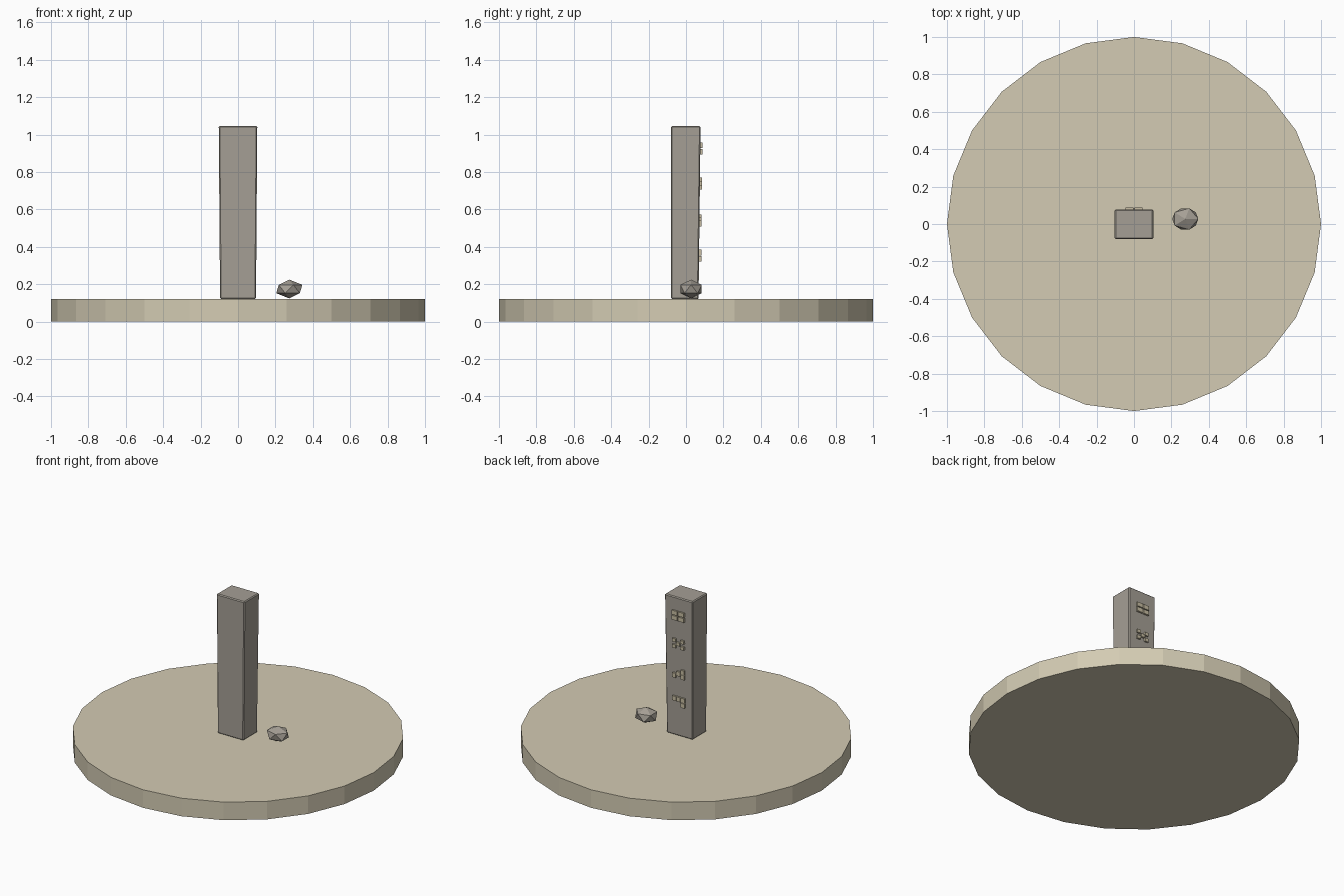
import bpy, bmesh
from mathutils import Vector

if "Cube" in bpy.data.objects:
    bpy.data.objects.remove(bpy.data.objects["Cube"])


def material(name, rgb):
    # sRGB 0-255 to linear
    lin = [((c / 255 + 0.055) / 1.055) ** 2.4 for c in rgb]
    m = bpy.data.materials.new(name)
    m.diffuse_color = (*lin, 1)
    m.use_nodes = True
    m.node_tree.nodes["Principled BSDF"].inputs["Base Color"].default_value = m.diffuse_color
    return m


SAND = material("sand", (211, 203, 179))
STONE = material("grey stone", (165, 159, 149))
CARVING = material("pale carving", (200, 190, 163))


def finish(bm, name, mat):
    mesh = bpy.data.meshes.new(name)
    bm.to_mesh(mesh)
    bm.free()
    ob = bpy.data.objects.new(name, mesh)
    mesh.materials.append(mat)
    bpy.context.collection.objects.link(ob)
    return ob


def add_box(bm, centre, size):
    verts = bmesh.ops.create_cube(bm, size=1)["verts"]
    for v in verts:
        v.co = Vector(centre) + v.co * Vector(size)
    return verts


# Round ground disc with 24 flat sides
GROUND = 0.12
bm = bmesh.new()
bmesh.ops.create_cone(bm, cap_ends=True, segments=24, radius1=1, radius2=1, depth=GROUND)
bmesh.ops.translate(bm, verts=bm.verts, vec=(0, 0, GROUND / 2))
finish(bm, "ground_disc", SAND)

# Standing slab: slightly wider at the top, sloping back face, worn edges
TOP = 1.045
bm = bmesh.new()
for v in add_box(bm, (0, 0, (GROUND + TOP) / 2), (2, 2, TOP - GROUND)):
    high = v.co.z > 0.5
    v.co.x *= 0.103 if high else 0.096
    v.co.y = -0.08 if v.co.y < 0 else (0.078 if high else 0.067)
pillar = finish(bm, "stone_pillar", STONE)
bevel = pillar.modifiers.new("worn_edges", "BEVEL")
bevel.width = 0.006
bevel.segments = 1

# Raised block patterns on the back, (x, z) in half-pattern units; +x is left from behind
PATTERNS = [
    (0.925, (0.042, 0.028), [(-1, 1), (1, 1), (-1, -1), (1, -1)], (0.024, 0.017)),
    (0.738, (0.026, 0.022), [(-1, 1), (1, 1), (0, 0), (-1, -1), (1, -1)], (0.030, 0.020)),
    (0.540, (0.026, 0.030), [(-1, 1), (-1, -1), (0, 0), (1, -1)], (0.031, 0.016)),
    (0.352, (0.029, 0.030), [(1, 1), (0, 1), (-1, 1), (-1, -1)], (0.030, 0.017)),
]
for i, (z, (w, h), cells, (dx, dz)) in enumerate(PATTERNS):
    bm = bmesh.new()
    face_y = 0.067 + 0.011 * (z - GROUND) / (TOP - GROUND)
    for cx, cz in cells:
        add_box(bm, (cx * dx, face_y + 0.003, z + cz * dz), (w, 0.018, h))
    finish(bm, f"carved_blocks_{i + 1}", CARVING)

# Faceted boulder beside the slab
bm = bmesh.new()
bmesh.ops.create_icosphere(bm, subdivisions=1, radius=1)
for v in bm.verts:
    v.co = Vector((0.274, 0.027, 0.174)) + v.co * Vector((0.078, 0.067, 0.050))
finish(bm, "boulder", STONE)
